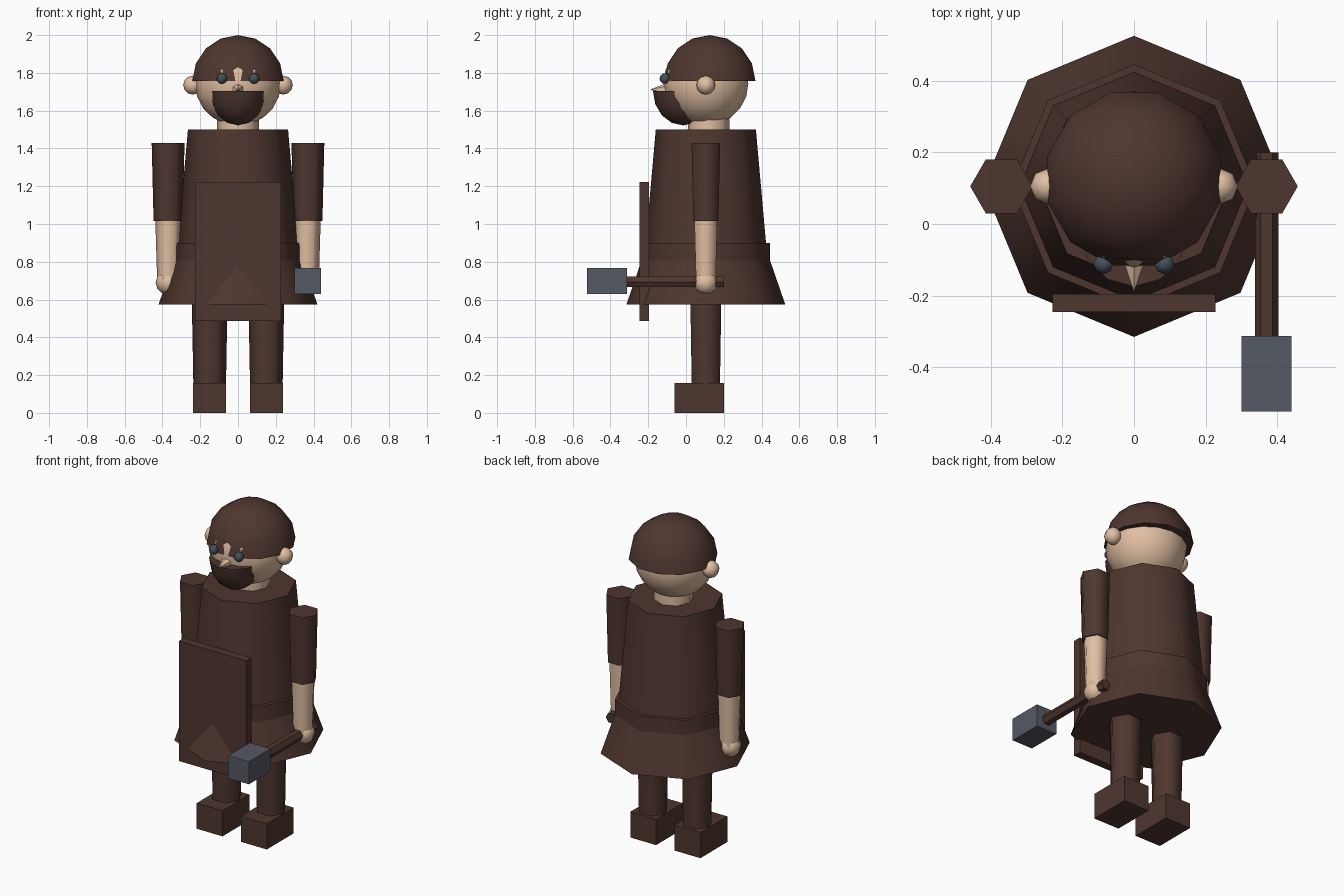
import bpy
import bmesh
from math import radians, pi
from mathutils import Matrix, Vector

cube = bpy.data.objects.get("Cube")
if cube:
    bpy.data.objects.remove(cube, do_unlink=True)


def material(name, color):
    m = bpy.data.materials.new(name)
    m.use_nodes = True
    rgba = (*color, 1.0)
    m.diffuse_color = rgba
    m.node_tree.nodes["Principled BSDF"].inputs["Base Color"].default_value = rgba
    return m


BROWN = material("dark_brown", (0.078, 0.037, 0.028))
SKIN = material("skin", (0.75, 0.52, 0.36))
STEEL = material("steel_grey", (0.09, 0.10, 0.125))
EYE = material("eye_slate", (0.06, 0.08, 0.105))

MID = 0.105  # depth of the body axis


def finish(name, bm, mat, smooth_angle=None):
    bmesh.ops.recalc_face_normals(bm, faces=bm.faces)
    me = bpy.data.meshes.new(name)
    bm.to_mesh(me)
    bm.free()
    me.materials.append(mat)
    ob = bpy.data.objects.new(name, me)
    bpy.context.collection.objects.link(ob)
    if smooth_angle:
        bpy.ops.object.select_all(action='DESELECT')
        bpy.context.view_layer.objects.active = ob
        ob.select_set(True)
        bpy.ops.object.shade_smooth_by_angle(angle=radians(smooth_angle))
    return ob


def box(name, center, size, mat):
    bm = bmesh.new()
    bmesh.ops.create_cube(bm, size=1, matrix=Matrix.Translation(center) @ Matrix.Diagonal((*size, 1)))
    return finish(name, bm, mat)


def tube(name, x, y, z0, z1, r0, r1, sides, mat):
    # tapered prism with a corner pointing along y
    bm = bmesh.new()
    place = Matrix.Translation((x, y, (z0 + z1) / 2)) @ Matrix.Rotation(pi / 2, 4, 'Z')
    bmesh.ops.create_cone(bm, cap_ends=True, segments=sides, radius1=r0, radius2=r1,
                          depth=z1 - z0, matrix=place)
    return finish(name, bm, mat, 65)


def ball(name, center, radii, segs, rings, mat, turn=0, keep=None):
    # keep = 1 leaves the upper half, -1 the lower half
    bm = bmesh.new()
    bmesh.ops.create_uvsphere(bm, u_segments=segs, v_segments=rings, radius=1)
    if keep:
        cut = bmesh.ops.bisect_plane(bm, geom=bm.verts[:] + bm.edges[:] + bm.faces[:],
                                     plane_co=(0, 0, 0), plane_no=(0, 0, keep), clear_inner=True)
        rim = [e for e in bm.edges if e.is_boundary]
        bmesh.ops.holes_fill(bm, edges=rim)
    place = (Matrix.Translation(center) @ Matrix.Diagonal((*radii, 1))
             @ Matrix.Rotation(radians(turn), 4, 'Z'))
    bmesh.ops.transform(bm, matrix=place, verts=bm.verts)
    return finish(name, bm, mat, 65)


# Clothing on the trunk
tube("torso", 0, MID, 0.85, 1.5, 0.323, 0.265, 8, BROWN)
tube("belt", 0, MID, 0.8, 0.9, 0.34, 0.34, 8, BROWN)
tube("skirt", 0, MID, 0.575, 0.86, 0.42, 0.322, 8, BROWN)
box("apron", (0, -0.22, 0.855), (0.456, 0.05, 0.735), BROWN)

# Head
tube("neck", 0, 0.12, 1.46, 1.6, 0.11, 0.11, 8, SKIN)
ball("head", (0, MID, 1.745), (0.228, 0.225, 0.225), 16, 10, SKIN)
ball("hair", (0, 0.126, 1.757), (0.25, 0.25, 0.243), 12, 8, BROWN, turn=15, keep=1)
ball("beard", (0, -0.015, 1.705), (0.15, 0.16, 0.183), 12, 8, BROWN, keep=-1)

bm = bmesh.new()
bmesh.ops.create_cone(bm, cap_ends=True, segments=6, radius1=0.035, radius2=0, depth=0.09,
                      matrix=Matrix.Translation((0, -0.145, 1.712)) @ Matrix.Rotation(pi / 2, 4, 'X'))
finish("nose", bm, SKIN, 30)

# Paired parts
for side, s in (("left", 1), ("right", -1)):
    ball(side + "_eye", (s * 0.085, -0.112, 1.77), (0.028,) * 3, 8, 6, EYE)
    ball(side + "_ear", (s * 0.24, MID, 1.735), (0.05,) * 3, 8, 6, SKIN)
    tube(side + "_sleeve", s * 0.37, MID, 1.015, 1.43, 0.077, 0.087, 6, BROWN)
    tube(side + "_forearm", s * 0.368, MID, 0.7, 1.03, 0.06, 0.07, 6, SKIN)
    ball(side + "_hand", (s * 0.372, MID, 0.69), (0.064,) * 3, 8, 6, SKIN)
    tube(side + "_leg", s * 0.15, MID, 0.13, 0.62, 0.086, 0.095, 6, BROWN)
    box(side + "_shoe", (s * 0.15, 0.07, 0.0785), (0.175, 0.26, 0.157), BROWN)

# Hammer in the left hand
bm = bmesh.new()
bmesh.ops.create_cone(bm, cap_ends=True, segments=6, radius1=0.033, radius2=0.033, depth=0.55,
                      matrix=Matrix.Translation((0.37, -0.075, 0.694)) @ Matrix.Rotation(pi / 2, 4, 'X')
                      @ Matrix.Rotation(pi / 2, 4, 'Z'))
finish("hammer_handle", bm, BROWN, 30)
box("hammer_head", (0.37, -0.418, 0.699), (0.14, 0.21, 0.138), STEEL)
